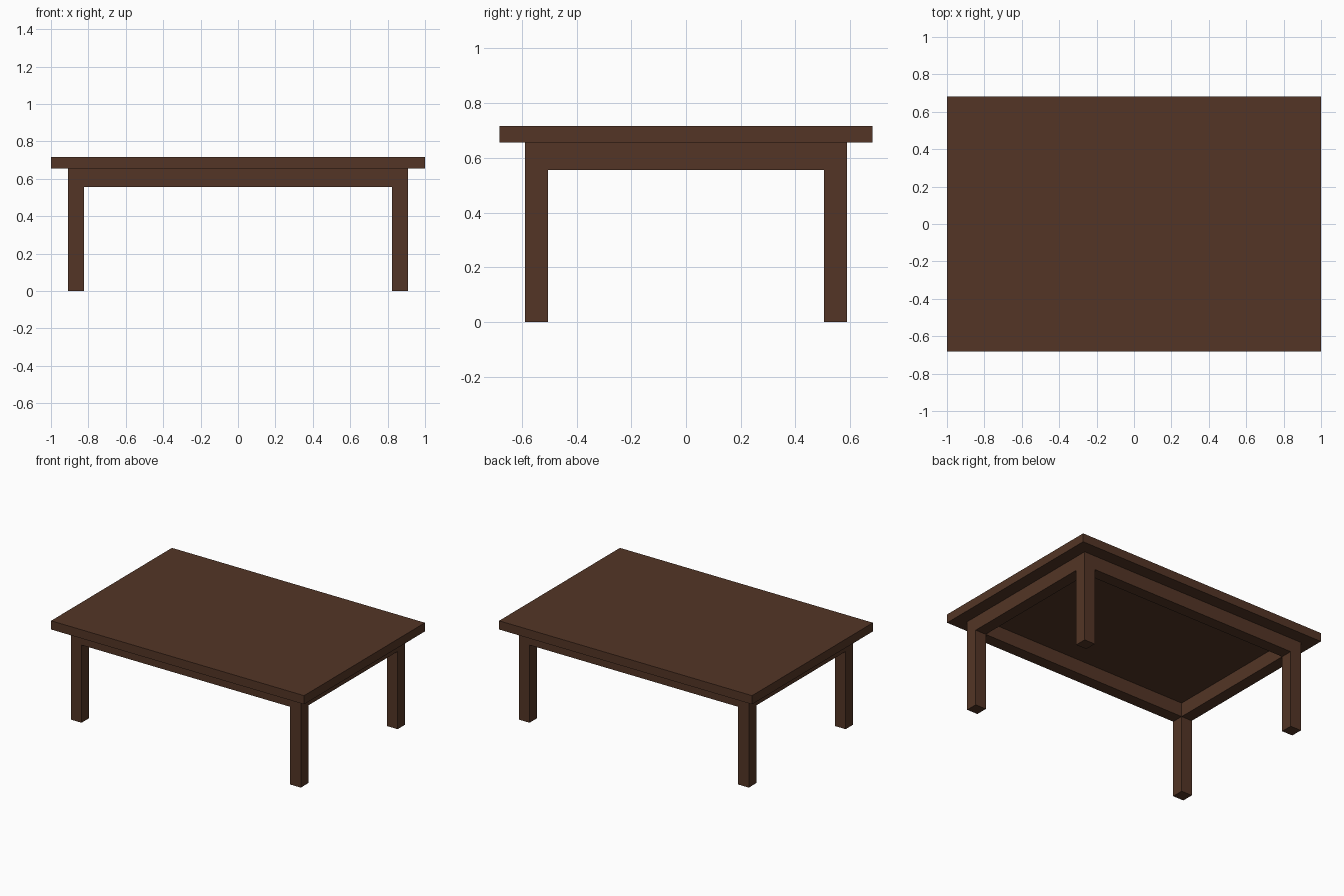
import bpy

if "Cube" in bpy.data.objects:
    bpy.data.objects.remove(bpy.data.objects["Cube"])

# Main dimensions
HX, HY = 1.0, 0.682              # tabletop half sizes
TOP_Z, UNDER_Z = 0.717, 0.655    # tabletop upper and lower faces
APRON_Z = 0.555                  # lower edge of the aprons
LX, LY = 0.909, 0.589            # outer faces of the legs
LEG = 0.085                      # leg and apron thickness

wood = bpy.data.materials.new("dark brown wood")
wood.diffuse_color = (0.087, 0.036, 0.019, 1.0)
wood.use_nodes = True
wood.node_tree.nodes["Principled BSDF"].inputs["Base Color"].default_value = wood.diffuse_color


def box(name, lo, hi):
    """Box between two opposite corners."""
    center = [(a + b) / 2 for a, b in zip(lo, hi)]
    bpy.ops.mesh.primitive_cube_add(size=1, location=center)
    ob = bpy.context.object
    ob.name = name
    ob.scale = [b - a for a, b in zip(lo, hi)]
    bpy.ops.object.transform_apply(location=False, rotation=False, scale=True)
    ob.data.materials.append(wood)
    return ob


# Tabletop
box("tabletop", (-HX, -HY, UNDER_Z), (HX, HY, TOP_Z))

# Four square legs
ix, iy = LX - LEG, LY - LEG
for sx, side in ((-1, "left"), (1, "right")):
    for sy, end in ((-1, "front"), (1, "back")):
        x, y = sx * (LX - LEG / 2), sy * (LY - LEG / 2)
        box(f"{end}_{side}_leg", (x - LEG / 2, y - LEG / 2, 0),
            (x + LEG / 2, y + LEG / 2, UNDER_Z))

# Aprons between the legs, flush with their faces
for s, end, side in ((-1, "front", "left"), (1, "back", "right")):
    y = s * (LY - LEG / 2)
    box(f"{end}_apron", (-ix, y - LEG / 2, APRON_Z), (ix, y + LEG / 2, UNDER_Z))
    x = s * (LX - LEG / 2)
    box(f"{side}_apron", (x - LEG / 2, -iy, APRON_Z), (x + LEG / 2, iy, UNDER_Z))
